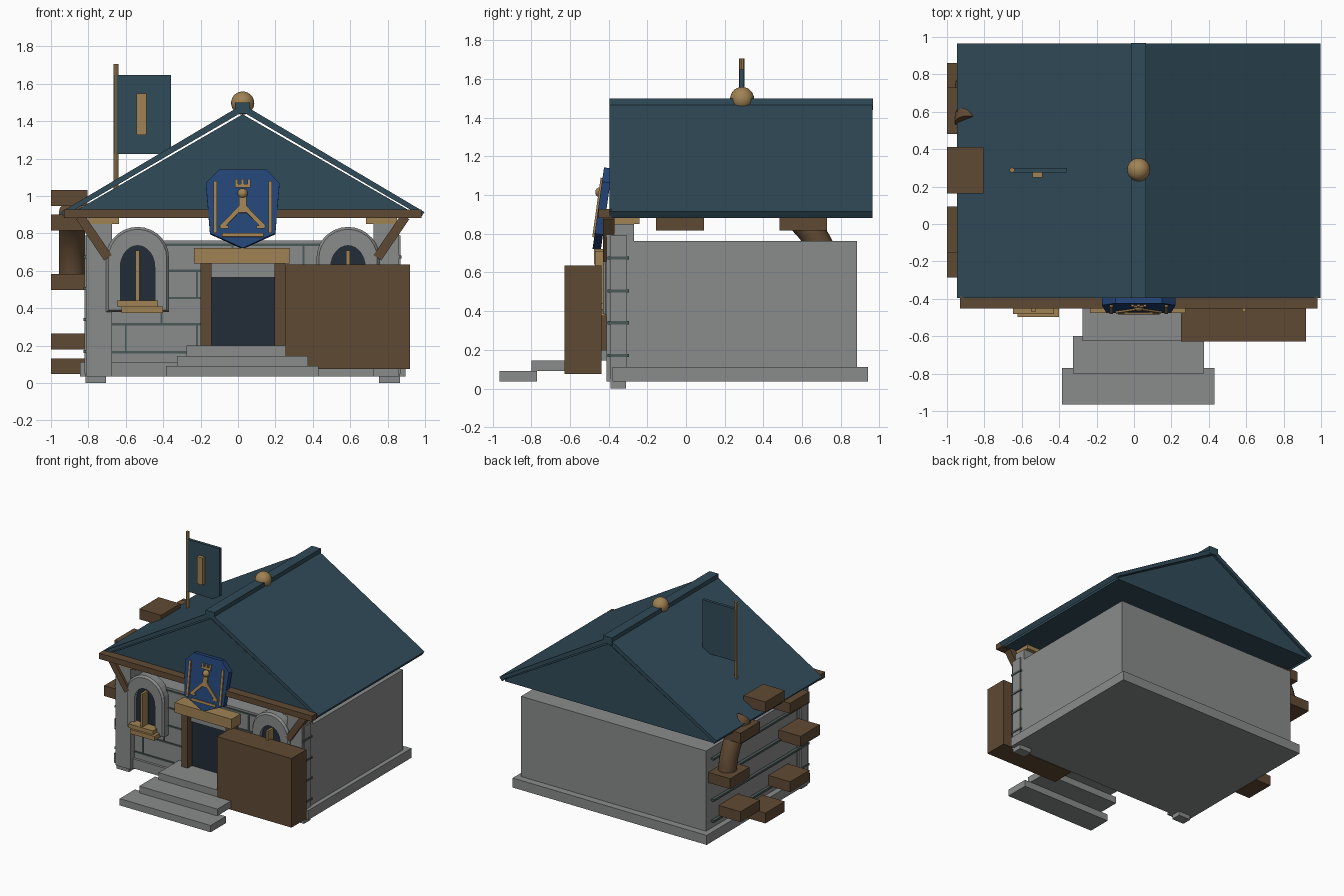
import bpy, bmesh
from math import sin, cos, pi, radians
from mathutils import Matrix, Vector

cube = bpy.data.objects.get("Cube")
if cube:
    bpy.data.objects.remove(cube, do_unlink=True)


def material(name, r, g, b):
    m = bpy.data.materials.new(name)
    m.use_nodes = True
    m.diffuse_color = (r, g, b, 1)
    bsdf = next(n for n in m.node_tree.nodes if n.type == 'BSDF_PRINCIPLED')
    bsdf.inputs["Base Color"].default_value = (r, g, b, 1)
    bsdf.inputs["Roughness"].default_value = 0.8
    return m


STONE = material("grey stone", .25, .262, .255)
MORTAR = material("dark mortar", .07, .1, .095)
ROOF = material("slate blue roof", .03, .07, .098)
WOOD = material("brown wood", .117, .068, .033)
GOLD = material("tan gold", .352, .225, .088)
BLUE = material("shield blue", .017, .06, .19)
DARK = material("dark opening", .016, .025, .038)


def finish(name, bm, mat):
    bmesh.ops.recalc_face_normals(bm, faces=bm.faces)
    me = bpy.data.meshes.new(name)
    bm.to_mesh(me)
    bm.free()
    me.materials.append(mat)
    ob = bpy.data.objects.new(name, me)
    bpy.context.collection.objects.link(ob)
    return ob


def box(name, mat, x, y, z):
    """Box from three (low, high) ranges."""
    bm = bmesh.new()
    bmesh.ops.create_cube(bm, size=1)
    for v in bm.verts:
        v.co = [(r[0] + r[1]) / 2 + c * (r[1] - r[0]) for r, c in zip((x, y, z), v.co)]
    return finish(name, bm, mat)


def prism(name, mat, pts, y0, y1):
    """Extrude an x-z outline along y."""
    bm = bmesh.new()
    face = bm.faces.new([bm.verts.new((x, y0, z)) for x, z in pts])
    ext = bmesh.ops.extrude_face_region(bm, geom=[face])["geom"]
    for v in ext:
        if isinstance(v, bmesh.types.BMVert):
            v.co.y = y1
    return finish(name, bm, mat)


def bar(name, mat, a, b, w, y0, y1):
    """Slanted flat bar between two x-z points."""
    a, b = Vector(a), Vector(b)
    n = (b - a).normalized().orthogonal() * w / 2
    return prism(name, mat, [a + n, b + n, b - n, a - n], y0, y1)


def ball(name, mat, co, r):
    bm = bmesh.new()
    bmesh.ops.create_uvsphere(bm, u_segments=24, v_segments=14, radius=r,
                              matrix=Matrix.Translation(co))
    for f in bm.faces:
        f.smooth = True
    return finish(name, bm, mat)


def arch(cx, half, z0, spring, rise, n=14):
    pts = [(cx - half, z0), (cx + half, z0)]
    return pts + [(cx + half * cos(pi * i / n), spring + rise * sin(pi * i / n)) for i in range(n + 1)]


CX = .025

# Foundation and walls
box("foundation", STONE, (-.845, .895), (-.38, .942), (.035, .112))
box("walls", STONE, (-.8, .86), (-.36, .885), (.1, .762))

# Corner columns, mirrored about the house centre
for s, side in ((-1, "right"), (1, "left")):
    def span(a, b):
        return tuple(sorted((CX + s * a, CX + s * b)))
    box(side + "_column", STONE, span(.7, .835), (-.41, -.27), (.035, .85))
    box(side + "_column_panel", STONE, span(.72, .845), (-.39, -.305), (.05, .79))
    box(side + "_column_foot", STONE, span(.73, .84), (-.39, -.31), (0, .05))
    box(side + "_capital", GOLD, span(.66, .825), (-.41, -.24), (.85, .882))
    bar(side + "_brace", WOOD, (CX + s * .87, .89), (CX + s * .72, .67), .05, -.43, -.37)
    for z in (.17, .34, .505, .675):
        box(side + "_column_joint", MORTAR, span(.75, .85), (-.405, -.295), (z - .008, z + .008))

# Mortar courses on the front and on the wheel-side wall
courses = (.165, .315, .455, .6, .74)
for i, z in enumerate(courses):
    box("front_course", MORTAR, (-.69, .74), (-.368, -.35), (z - .006, z + .006))
    if i < 4:
        for k in range(4):
            x = -.6 + .38 * k + .19 * (i % 2)
            box("front_joint", MORTAR, (x - .005, x + .005), (-.368, -.35), (z, courses[i + 1]))
for z in (.17, .34, .505, .675):
    box("side_course", MORTAR, (-.825, -.79), (-.3, .82), (z - .008, z + .008))

# Roof: closed gable body, two slabs with a thin gap, ridge cap and finial
prism("gable_body", ROOF, [(CX - .93, .885), (CX + .93, .885), (CX + .93, .9), (CX, 1.437), (CX - .93, .9)],
      -.385, .955)
for s, side in ((-1, "right"), (1, "left")):
    prism(side + "_roof_slab", ROOF,
          [(CX, 1.45), (CX, 1.49), (CX + s * .972, .914), (CX + s * .95, .882), (CX + s * .93, .908)],
          -.395, .965)
box("ridge_cap", ROOF, (CX - .04, CX + .04), (-.395, .968), (1.44, 1.5))
ball("ridge_ball", GOLD, (CX, .29, 1.497), .062)
box("front_beam", WOOD, (-.93, .98), (-.453, -.385), (.882, .928))

# Arched windows
for cx, side in ((-.537, "right"), (.588, "left")):
    bm = bmesh.new()
    outer, inner = arch(cx, .168, .38, .67, .165), arch(cx, .092, .42, .62, .115)
    rings = [[bm.verts.new((x, y, z)) for x, z in pts]
             for pts, y in ((outer, -.35), (outer, -.415), (arch(cx, .155, .39, .67, .152), -.43),
                            (inner, -.43), (inner, -.35))]
    n = len(outer)
    for a, b in zip(rings, rings[1:] + rings[:1]):
        for i in range(n):
            j = (i + 1) % n
            if (a[i].co - a[j].co).length > 1e-5:
                bm.faces.new((a[i], a[j], b[j], b[i]))
    bmesh.ops.remove_doubles(bm, verts=bm.verts, dist=1e-5)
    finish(side + "_window_frame", bm, STONE)
    prism(side + "_window_pane", DARK, arch(cx, .1, .4, .62, .12)[:-1], -.4, -.35)
    box(side + "_window_mullion", GOLD, (cx - .01, cx + .01), (-.47, -.39), (.43, .71))
    box(side + "_window_sill", GOLD, (cx - .11, cx + .11), (-.48, -.38), (.41, .442))
    box(side + "_window_ledge", GOLD, (cx - .085, cx + .135), (-.497, -.38), (.375, .41))

# Doorway and thick open door
box("door_opening", DARK, (-.145, .195), (-.385, -.35), (.16, .572))
box("door_header", STONE, (-.145, .195), (-.4, -.35), (.565, .645))
for x in (-.2, .195):
    box("door_jamb", WOOD, (x, x + .057), (-.44, -.35), (.19, .645))
box("door_lintel", GOLD, (-.235, .275), (-.475, -.36), (.64, .722))
box("open_door", WOOD, (.252, .92), (-.628, -.438), (.075, .635))

# Entrance steps
box("upper_step", STONE, (-.275, .32), (-.625, -.36), (.145, .2))
box("middle_step", STONE, (-.325, .375), (-.8, -.6), (.09, .145))
box("lower_step", STONE, (-.385, .43), (-.965, -.77), (.035, .09))

# Shield and its emblem, tilted so the lower end leans forward
outline = [(-.125, 1.145), (.125, 1.145), (.197, 1.07), (.175, .8), (0, .72), (-.175, .8), (-.197, 1.07)]
emblem = [prism("shield", BLUE, [(CX + x, z) for x, z in outline], -.458, -.415)]
Y0, Y1 = -.468, -.45
for s in (-1, 1):
    emblem.append(bar("emblem_post", GOLD, (CX + s * .147, .8), (CX + s * .147, 1.08), .02, Y0, Y1))
    emblem.append(bar("emblem_leg", GOLD, (CX, .95), (CX + s * .115, .83), .024, Y0, Y1))
    emblem.append(bar("emblem_foot", GOLD, (CX + s * .075, .832), (CX + s * .12, .832), .015, Y0, Y1))
emblem.append(bar("emblem_base", GOLD, (CX - .11, .79), (CX + .11, .79), .02, Y0, Y1))
emblem.append(bar("emblem_body", GOLD, (CX, .91), (CX, 1.0), .04, Y0, Y1))
emblem.append(ball("emblem_head", GOLD, (CX, -.458, 1.015), .027))
emblem.append(bar("emblem_crown", GOLD, (CX - .042, 1.055), (CX + .042, 1.055), .018, Y0, Y1))
for x in (-.034, 0, .034):
    emblem.append(bar("emblem_crown_point", GOLD, (CX + x, 1.05), (CX + x, 1.09), .016, Y0, Y1))
pivot = Vector((0, -.455, .9))
tilt = Matrix.Translation(pivot) @ Matrix.Rotation(radians(-8), 4, 'X') @ Matrix.Translation(-pivot)
for ob in emblem:
    ob.data.transform(tilt)

# Banner on a pole
bm = bmesh.new()
bmesh.ops.create_cone(bm, cap_ends=True, segments=8, radius1=.014, radius2=.014, depth=.75,
                      matrix=Matrix.Translation((-.652, .288, 1.33)))
finish("banner_pole", bm, GOLD)
box("banner", ROOF, (-.66, -.357), (.276, .3), (1.225, 1.648))
box("banner_emblem", GOLD, (-.542, -.49), (.248, .278), (1.327, 1.547))

# Water wheel: eight paddles and a surviving rim segment
WY, WZ, R = .288, .54, .45
for i in range(8):
    y, z = WY + R * cos(i * pi / 4), WZ + R * sin(i * pi / 4)
    box("wheel_paddle", WOOD, (-1, -.805), (y - .124, y + .124), (z - .042, z + .042))
bm = bmesh.new()
rings = []
for i in range(13):
    t = radians(56) * i / 12
    rings.append([bm.verts.new((-.888 + .07 * cos(a), WY + (R + .07 * sin(a)) * cos(t),
                                WZ + (R + .07 * sin(a)) * sin(t)))
                  for a in (2 * pi * k / 16 for k in range(16))])
for a, b in zip(rings, rings[1:]):
    for k in range(16):
        j = (k + 1) % 16
        bm.faces.new((a[k], a[j], b[j], b[k])).smooth = True
bm.faces.new(rings[0])
bm.faces.new(rings[-1])
finish("wheel_rim_segment", bm, WOOD)
